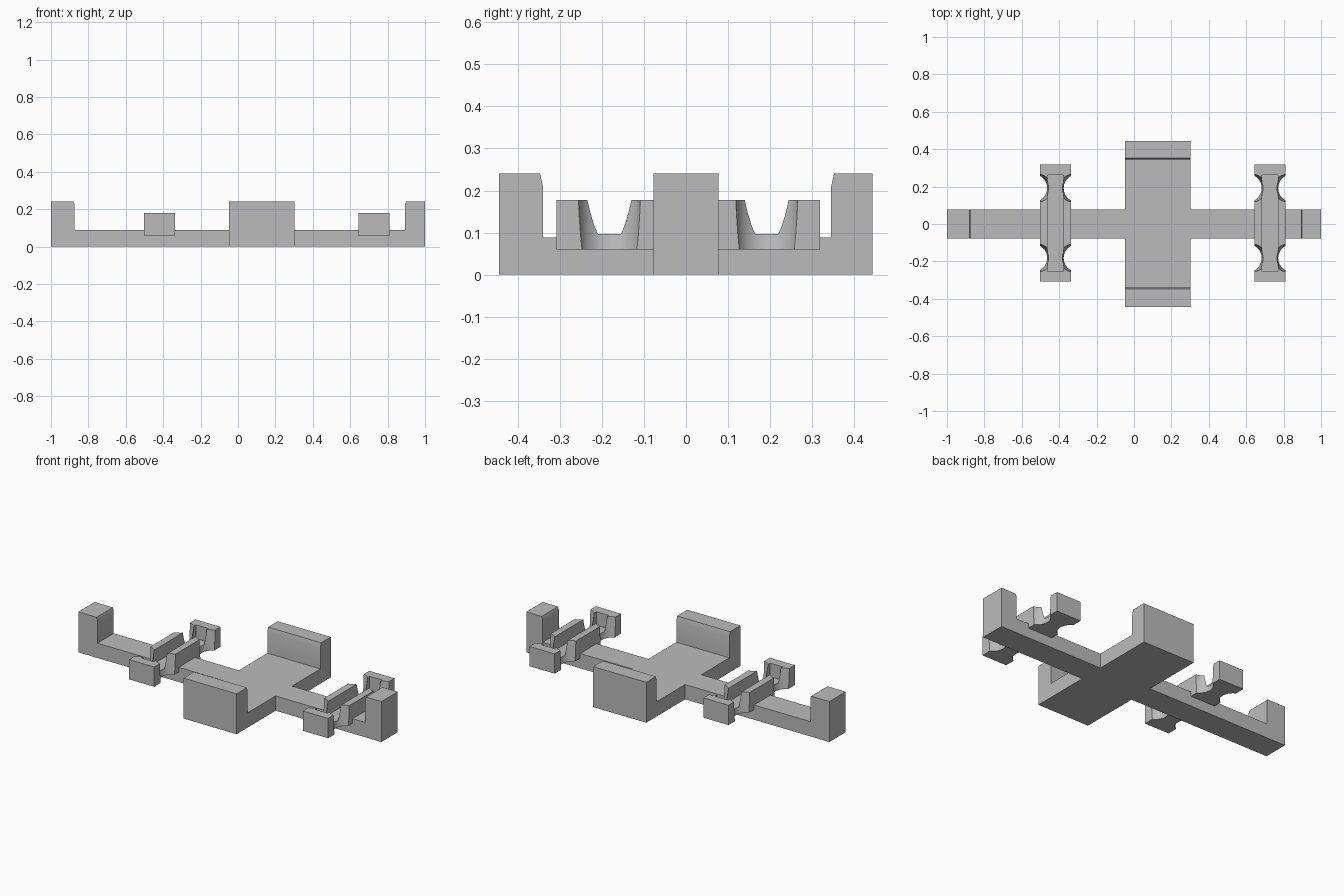
import bpy
import bmesh
from mathutils import Matrix, Vector

cube = bpy.data.objects.get("Cube")
if cube:
    bpy.data.objects.remove(cube, do_unlink=True)

grey = bpy.data.materials.new("plain grey")
grey.use_nodes = True
grey.diffuse_color = (0.5, 0.5, 0.5, 1)
grey.node_tree.nodes["Principled BSDF"].inputs["Base Color"].default_value = (0.5, 0.5, 0.5, 1)


def finish(name, bm):
    bmesh.ops.recalc_face_normals(bm, faces=bm.faces)
    mesh = bpy.data.meshes.new(name)
    bm.to_mesh(mesh)
    bm.free()
    mesh.materials.append(grey)
    ob = bpy.data.objects.new(name, mesh)
    bpy.context.collection.objects.link(ob)
    return ob


def extrude_profile(name, points, place, depth):
    """Extrude a flat outline; place(u, z) gives its 3D position."""
    bm = bmesh.new()
    face = bm.faces.new([bm.verts.new(place(u, z)) for u, z in points])
    new = bmesh.ops.extrude_face_region(bm, geom=[face])["geom"]
    verts = [v for v in new if isinstance(v, bmesh.types.BMVert)]
    bmesh.ops.translate(bm, verts=verts, vec=depth)
    return finish(name, bm)


def box(name, lo, hi):
    lo, hi = Vector(lo), Vector(hi)
    bm = bmesh.new()
    bmesh.ops.create_cube(bm, size=1, matrix=Matrix.Translation((lo + hi) / 2) @ Matrix.Diagonal((*(hi - lo), 1)))
    return finish(name, bm)


def boolean(target, tool, operation):
    mod = target.modifiers.new(operation, "BOOLEAN")
    mod.operation, mod.solver, mod.object = operation, "EXACT", tool
    bpy.context.view_layer.objects.active = target
    bpy.ops.object.modifier_apply(modifier=mod.name)
    bpy.data.objects.remove(tool, do_unlink=True)


def cradle_outline(lo, hi, lo_post, hi_post, shoulder, ease):
    """U shape with upright ends whose inner top edges are eased."""
    top, deck = 0.241, 0.088
    return [(lo, 0), (hi, 0), (hi, top), (hi_post + ease, top), (hi_post, shoulder), (hi_post, deck),
            (lo_post, deck), (lo_post, shoulder), (lo_post - ease, top), (lo, top)]


# Cross-shaped base with upright ends
base = extrude_profile("cross_base", cradle_outline(-1, 1, -0.874, 0.893, 0.226, 0.006),
                       lambda u, z: (u, -0.077, z), (0, 0.154, 0))
plate = extrude_profile("cross_plate", cradle_outline(-0.444, 0.443, -0.34, 0.345, 0.21, 0.007),
                        lambda u, z: (-0.048, u, z), (0.35, 0, 0))
boolean(base, plate, "UNION")

# Two channel-shaped clips with leaning round notches in the sides
MID_Y, HALF, BOTTOM, TOP, FLOOR = 0.005, 0.083, 0.06, 0.178, 0.097


def notch(x, y, side):
    bm = bmesh.new()
    bmesh.ops.create_cone(bm, cap_ends=True, segments=48, radius1=0.0745, radius2=0.0745,
                          depth=0.16, matrix=Matrix.Translation((x, y, 0.12)))
    for v in bm.verts:
        v.co.x += side * (HALF + 0.012 + 0.2 * (TOP - v.co.z))
    return finish("notch_cutter", bm)


for name, x in (("right_clip", -0.42), ("left_clip", 0.727)):
    clip = box(name, (x - HALF, MID_Y - 0.313, BOTTOM), (x + HALF, MID_Y + 0.313, TOP))
    channel = box("channel_cutter", (x - 0.042, MID_Y - 0.258, FLOOR), (x + 0.042, MID_Y + 0.258, 0.3))
    boolean(clip, channel, "DIFFERENCE")
    for side in (-1, 1):
        for end in (-1, 1):
            boolean(clip, notch(x, MID_Y + end * 0.187, side), "DIFFERENCE")

# Smooth curved faces, keep corners crisp
for ob in bpy.context.collection.objects:
    if ob.type == "MESH" and ob.name in ("cross_base", "right_clip", "left_clip"):
        bpy.ops.object.select_all(action="DESELECT")
        ob.select_set(True)
        bpy.context.view_layer.objects.active = ob
        bpy.ops.object.shade_smooth_by_angle(angle=0.5)
